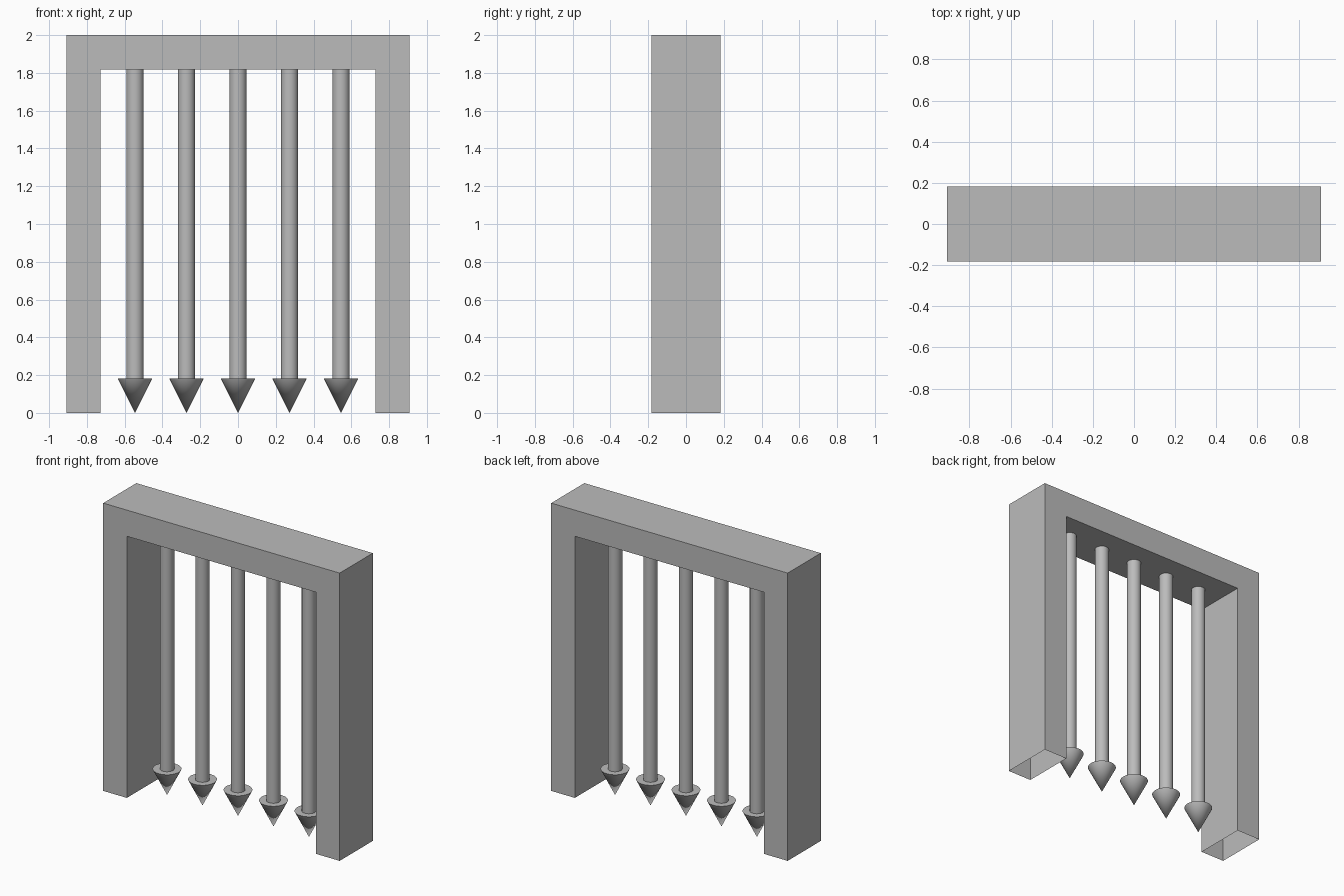
import bpy, bmesh

if "Cube" in bpy.data.objects:
    bpy.data.objects.remove(bpy.data.objects["Cube"])

U = 2 / 11  # leg thickness, the basic unit of the gate

iron = bpy.data.materials.new("grey")
iron.diffuse_color = (0.5, 0.5, 0.5, 1)
iron.use_nodes = True
iron.node_tree.nodes["Principled BSDF"].inputs["Base Color"].default_value = iron.diffuse_color


def finish(bm, name, smooth=False):
    mesh = bpy.data.meshes.new(name)
    bm.to_mesh(mesh)
    bm.free()
    obj = bpy.data.objects.new(name, mesh)
    bpy.context.collection.objects.link(obj)
    mesh.materials.append(iron)
    if smooth:
        bpy.context.view_layer.objects.active = obj
        obj.select_set(True)
        bpy.ops.object.shade_smooth_by_angle()
        obj.select_set(False)
    return obj


# Gate frame: arch outline pushed back, with open undersides on the legs
outline = [(-5, 0), (-5, 11), (5, 11), (5, 0), (4, 0), (4, 10), (-4, 10), (-4, 0)]
bm = bmesh.new()
front = bm.faces.new([bm.verts.new((x * U, -U, z * U)) for x, z in outline])
back = bmesh.ops.extrude_face_region(bm, geom=[front], use_keep_orig=True)
bmesh.ops.translate(bm, vec=(0, 2 * U, 0),
                    verts=[v for v in back["geom"] if isinstance(v, bmesh.types.BMVert)])
bmesh.ops.recalc_face_normals(bm, faces=bm.faces)
feet = [f for f in bm.faces if all(v.co.z < 0.001 for v in f.verts)]
bmesh.ops.delete(bm, geom=feet, context='FACES_ONLY')
finish(bm, "gate_frame")


# Bars with downward spikes
def tapered(name, x, r_low, r_high, low, high):
    bm = bmesh.new()
    bmesh.ops.create_cone(bm, cap_ends=True, segments=32,
                          radius1=r_low, radius2=r_high, depth=high - low)
    bmesh.ops.translate(bm, verts=bm.verts, vec=(x, 0, (low + high) / 2))
    bmesh.ops.remove_doubles(bm, verts=bm.verts, dist=1e-5)
    finish(bm, name, smooth=True)


for i in range(5):
    x = (i - 2) * 1.5 * U
    tapered(f"bar_{i + 1}", x, U / 4, U / 4, U, 10 * U)
    tapered(f"spike_{i + 1}", x, 0, U / 2, 0, U)
